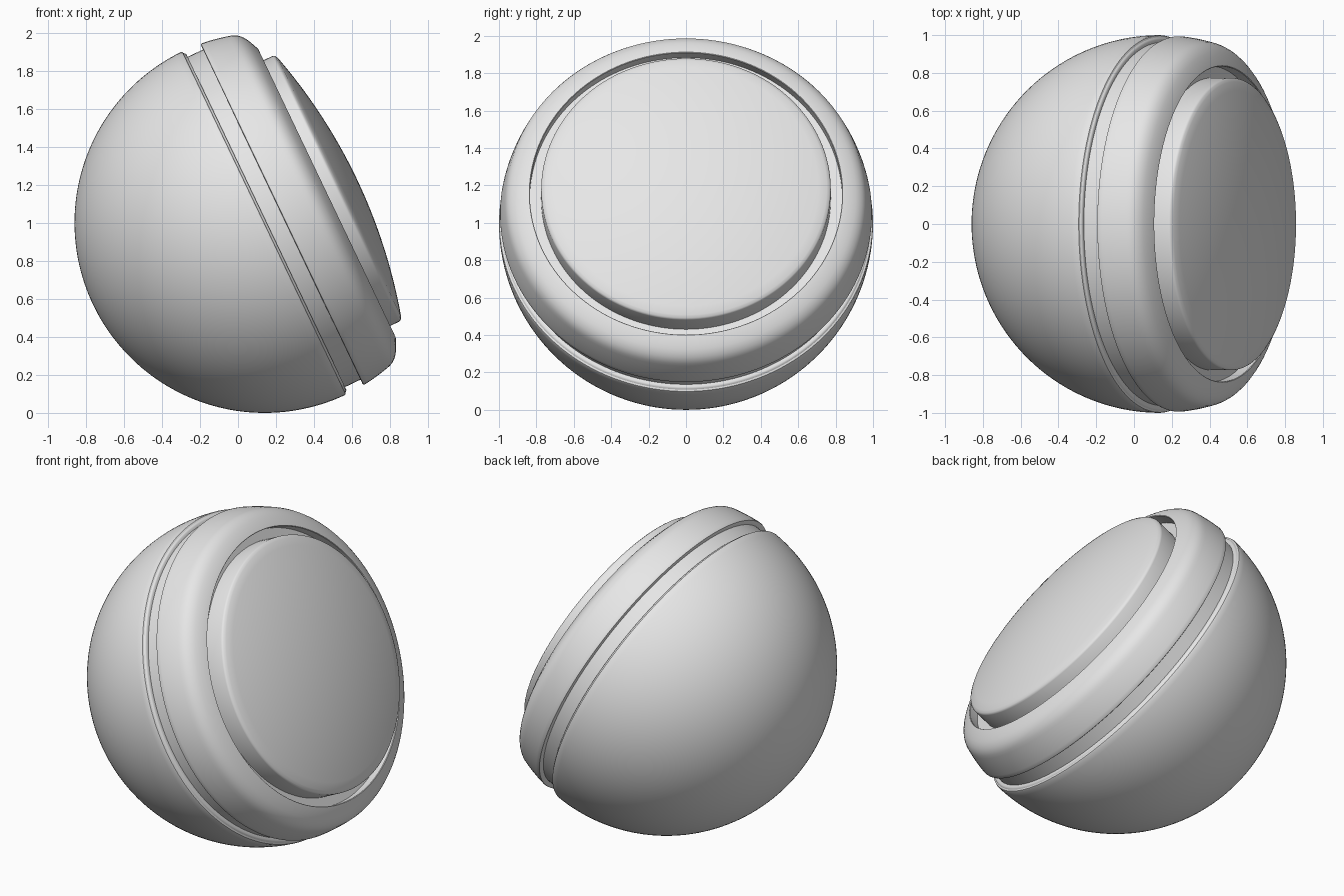
import bpy, bmesh, math
from mathutils import Matrix

if "Cube" in bpy.data.objects:
    bpy.data.objects.remove(bpy.data.objects["Cube"])

SEG = 144
TILT = math.radians(64.5)          # axis leans from z towards +x
PLACE = Matrix.Translation((0.14, 0, 1.0)) @ Matrix.Rotation(TILT, 4, 'Y')

grey = bpy.data.materials.new("light_grey")
grey.diffuse_color = (0.8, 0.8, 0.8, 1)
grey.use_nodes = True
grey.node_tree.nodes["Principled BSDF"].inputs["Base Color"].default_value = grey.diffuse_color


def arc(radius, s0, s1, n, centre=0.0):
    """Points (s, r) on a circle centred on the axis, from s0 to s1."""
    a0 = math.acos(max(-1, min(1, (s0 - centre) / radius)))
    a1 = math.acos(max(-1, min(1, (s1 - centre) / radius)))
    pts = []
    for i in range(n + 1):
        a = a0 + (a1 - a0) * i / n
        pts.append((centre + radius * math.cos(a), radius * math.sin(a)))
    return pts


def lathe(name, profile):
    """Spin an (axis position, radius) profile about the tilted axis."""
    bm = bmesh.new()
    rings = []
    for s, r in profile:
        rings.append([bm.verts.new((r * math.cos(2 * math.pi * j / SEG),
                                    r * math.sin(2 * math.pi * j / SEG), s))
                      for j in range(SEG)])
    for a, b in zip(rings, rings[1:]):
        for j in range(SEG):
            k = (j + 1) % SEG
            bm.faces.new((a[j], a[k], b[k], b[j]))
    bmesh.ops.remove_doubles(bm, verts=bm.verts, dist=1e-5)
    bm.transform(PLACE)
    me = bpy.data.meshes.new(name)
    bm.to_mesh(me)
    bm.free()
    me.shade_smooth()
    me.set_sharp_from_angle(angle=math.radians(30))
    me.materials.append(grey)
    ob = bpy.data.objects.new(name, me)
    bpy.context.collection.objects.link(ob)
    return ob


# round back shell with a small stepped lip
lathe("back_shell", arc(1.0, -1, -0.012, 48) +
      [(-0.004, 0.997), (0.0, 0.988), (0.006, 0.984), (0.01, 0.977), (0.01, 0.962)])

# recessed band between shell and ring
lathe("groove_band", [(0.01, 0.962), (0.10, 0.962)])

# front ring: follows the sphere, then rounds over to a sloped face
lathe("front_ring", [(0.10, 0.962), (0.10, 0.986), (0.103, 0.992)] +
      arc(1.0, 0.11, 0.27, 8) +
      [(0.289, 0.954), (0.305, 0.942), (0.320, 0.926), (0.332, 0.908),
       (0.342, 0.888), (0.362, 0.843), (0.363, 0.838), (0.360, 0.835), (0.30, 0.835)])

# floor of the gap around the disc
lathe("gap_floor", [(0.30, 0.835), (0.30, 0.774)])

# domed front disc with a softened rim
lathe("front_disc", [(0.30, 0.774), (0.415, 0.774), (0.422, 0.772), (0.428, 0.767),
                     (0.433, 0.758)] +
      arc(2.86, 0.436, 0.537, 16, centre=0.537 - 2.86))
